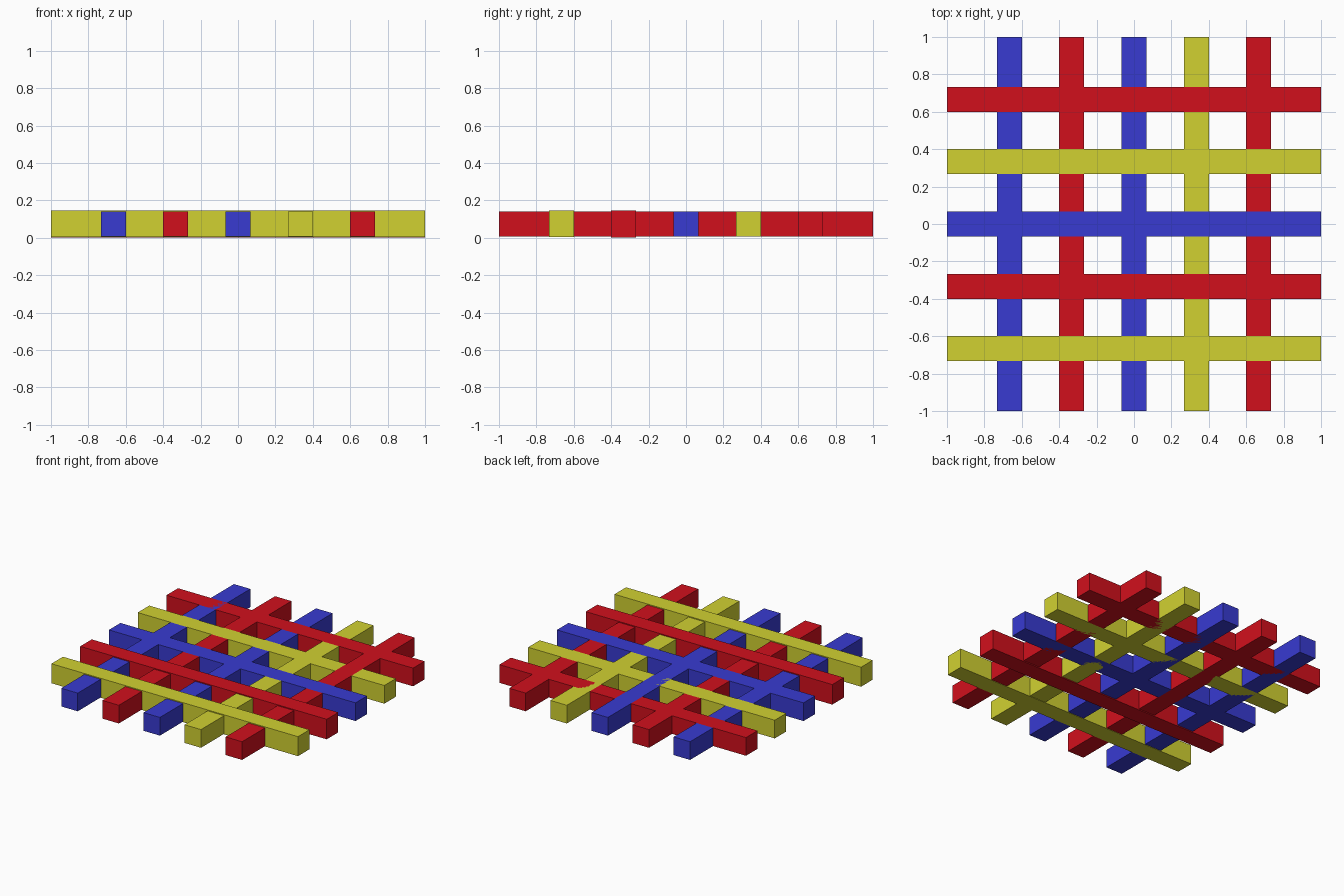
import bpy

if "Cube" in bpy.data.objects:
    bpy.data.objects.remove(bpy.data.objects["Cube"])

# Colours
def make_material(name, rgb):
    m = bpy.data.materials.new(name)
    m.diffuse_color = (*rgb, 1)
    m.use_nodes = True
    m.node_tree.nodes["Principled BSDF"].inputs["Base Color"].default_value = m.diffuse_color
    return m

MATS = {
    "red": make_material("red", (0.64, 0.005, 0.012)),
    "yellow": make_material("yellow", (0.64, 0.64, 0.031)),
    "blue": make_material("blue", (0.04, 0.043, 0.64)),
}
STEP = 1 / 3
WIDTH = 0.4 / 3
MID_Z = 0.0735


# One straight square bar, along x or along y
def bar(name, along_x, offset, colour, height, z=MID_Z):
    loc = (0, offset, z) if along_x else (offset, 0, z)
    bpy.ops.mesh.primitive_cube_add(size=1, location=loc)
    ob = bpy.context.object
    ob.name = name
    ob.scale = (2, WIDTH, height) if along_x else (WIDTH, 2, height)
    bpy.ops.object.transform_apply(location=False, rotation=False, scale=True)
    ob.data.materials.append(MATS[colour])


# Cross bars, front to back; the two front ones are slightly thicker
rows = [("yellow", 0.143, 0.0755), ("red", 0.147, MID_Z), ("blue", WIDTH, MID_Z),
        ("yellow", WIDTH, MID_Z), ("red", WIDTH, MID_Z)]
for i, (colour, height, z) in enumerate(rows):
    bar(f"cross_bar_{i + 1}", True, (i - 2) * STEP, colour, height, z)

# Long bars, left to right
for i, colour in enumerate(["blue", "red", "blue", "yellow", "red"]):
    bar(f"long_bar_{i + 1}", False, (i - 2) * STEP, colour, WIDTH)
